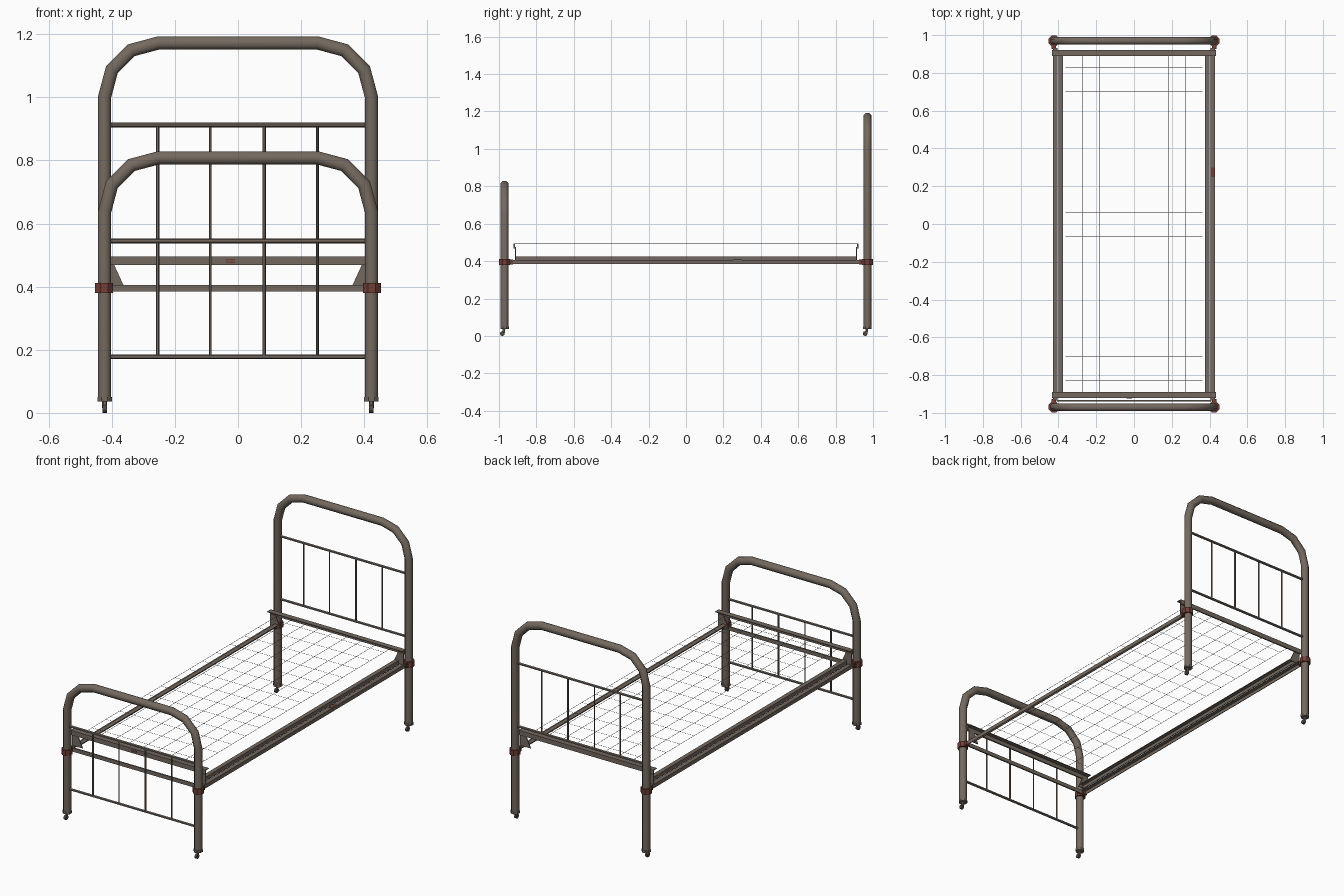
import bpy, bmesh, math
from mathutils import Vector

if "Cube" in bpy.data.objects:
    bpy.data.objects.remove(bpy.data.objects["Cube"])


def material(name, rgb):
    m = bpy.data.materials.new(name)
    m.diffuse_color = (*rgb, 1)
    m.use_nodes = True
    m.node_tree.nodes["Principled BSDF"].inputs["Base Color"].default_value = m.diffuse_color
    return m


STEEL = material("grey_brown_steel", (0.175, 0.142, 0.115))
RUST = material("rust_red", (0.17, 0.05, 0.038))
DARK = material("dark_iron", (0.075, 0.066, 0.056))
POST_X, END_Y, R = 0.4225, 0.97, 0.0215


def finish(name, bm, mat, smooth=False):
    bmesh.ops.recalc_face_normals(bm, faces=bm.faces)
    me = bpy.data.meshes.new(name)
    bm.to_mesh(me)
    bm.free()
    me.materials.append(mat)
    ob = bpy.data.objects.new(name, me)
    bpy.context.collection.objects.link(ob)
    if smooth:
        bpy.ops.object.select_all(action='DESELECT')
        ob.select_set(True)
        bpy.context.view_layer.objects.active = ob
        bpy.ops.object.shade_smooth_by_angle(angle=math.radians(50))
    return ob


def tube(bm, path, r, sides=8):
    """Sweep a ring along a path, mitred at the bends."""
    pts = [Vector(p) for p in path]
    rings = []
    for i, p in enumerate(pts):
        a = (p - pts[max(i - 1, 0)]).normalized()
        b = (pts[min(i + 1, len(pts) - 1)] - p).normalized()
        t = (a + b).normalized()
        side = Vector((0, 1, 0)) if abs(t.y) < 0.5 else Vector((1, 0, 0))
        up = t.cross(side).normalized()
        k = 1 / t.dot(b if b.length else a)
        ring = []
        for s in range(sides):
            ang = math.tau * (s + 0.5) / sides
            ring.append(bm.verts.new(p + side * r * math.cos(ang) + up * r * k * math.sin(ang)))
        rings.append(ring)
    for q, w in zip(rings, rings[1:]):
        for s in range(sides):
            n = (s + 1) % sides
            bm.faces.new((q[s], q[n], w[n], w[s]))
    bm.faces.new(rings[0])
    bm.faces.new(rings[-1])


def box(bm, x0, x1, y0, y1, z0, z1):
    vs = bmesh.ops.create_cube(bm, size=1)["verts"]
    for v in vs:
        v.co = ((x0 + x1) / 2 + v.co.x * (x1 - x0),
                (y0 + y1) / 2 + v.co.y * (y1 - y0),
                (z0 + z1) / 2 + v.co.z * (z1 - z0))


def plate(bm, outline, y, t):
    """Extruded xz outline."""
    f = bm.faces.new([bm.verts.new((x, y - t / 2, z)) for x, z in outline])
    out = bmesh.ops.extrude_face_region(bm, geom=[f])["geom"]
    bmesh.ops.translate(bm, vec=(0, t, 0), verts=[v for v in out if isinstance(v, bmesh.types.BMVert)])


# Head and foot frames: bent tube, cross bars, spindles
for part, y, top, bars in (("headboard", END_Y, 1.172, (0.912, 0.545)),
                           ("footboard", -END_Y, 0.808, (0.545, 0.178))):
    bend = 0.17
    half = [(POST_X, y, 0.04)]
    for i in range(4):
        a = math.radians(30 * i)
        half.append((POST_X - bend + bend * math.cos(a), y, top - bend + bend * math.sin(a)))
    path = half + [(-x, yy, z) for x, yy, z in reversed(half)]
    bm = bmesh.new()
    tube(bm, path, R * 1.04)
    finish(part + "_tube", bm, STEEL, True)

    bm = bmesh.new()
    for z in bars:
        tube(bm, [(-POST_X, y, z), (POST_X, y, z)], 0.0075, 6)
    for x, r in ((-0.255, 0.0055), (-0.088, 0.0035), (0.083, 0.006), (0.252, 0.0045)):
        tube(bm, [(x, y, bars[1]), (x, y, bars[0])], r, 6)
    finish(part + "_bars", bm, STEEL, True)

    # Angle iron across the end of the base
    s = 1 if y > 0 else -1
    ys = sorted((s * 0.914, s * 0.922))
    yf = sorted((s * 0.89, s * 0.922))
    bm = bmesh.new()
    box(bm, -0.435, 0.435, *ys, 0.468, 0.495)
    box(bm, -0.435, 0.435, *yf, 0.491, 0.495)
    finish(part + "_angle_iron", bm, STEEL)

    # Corner gussets under the angle iron
    bm = bmesh.new()
    for k in (-1, 1):
        plate(bm, [(k * 0.363, 0.405), (k * 0.43, 0.405), (k * 0.43, 0.475), (k * 0.395, 0.475)],
              s * 0.912, 0.005)
    finish(part + "_gussets", bm, STEEL)

    # Rust-red collars with an ear towards the rail
    bm = bmesh.new()
    for k in (-1, 1):
        tube(bm, [(k * 0.424, y, 0.38), (k * 0.424, y, 0.411)], 0.031, 8)
        box(bm, k * 0.424 - 0.012, k * 0.424 + 0.012, *sorted((s * 0.926, s * 0.96)), 0.383, 0.409)
    finish(part + "_collars", bm, RUST)

    # Casters
    bm = bmesh.new()
    for k in (-1, 1):
        x = k * POST_X
        tube(bm, [(x, y, 0.036), (x, y, 0.05)], R * 1.15, 8)
        tube(bm, [(x, y - 0.006, 0.015), (x, y - 0.002, 0.045)], 0.008, 6)
    finish(part + "_caster_stems", bm, STEEL)
    bm = bmesh.new()
    for k in (-1, 1):
        x = k * POST_X
        tube(bm, [(x - 0.007, y - 0.012, 0.0125), (x + 0.007, y - 0.012, 0.0125)], 0.0130, 10)
    finish(part + "_caster_wheels", bm, DARK, True)

# Lower cross bar at the foot
bm = bmesh.new()
box(bm, -0.41, 0.41, -0.94, -0.932, 0.384, 0.406)
finish("foot_cross_bar", bm, STEEL)

# Side rails: outer lower angle and inner upper angle
bm = bmesh.new()
for k in (-1, 1):
    def rail(x0, x1, y, z0, z1):
        box(bm, *sorted((k * x0, k * x1)), -y, y, z0, z1)
    rail(0.406, 0.430, 0.932, 0.402, 0.406)
    rail(0.426, 0.430, 0.932, 0.384, 0.402)
    rail(0.375, 0.400, 0.914, 0.421, 0.425)
    rail(0.396, 0.400, 0.914, 0.402, 0.421)
finish("side_rails", bm, STEEL)

# Thin wire mesh of the bed base
bm = bmesh.new()
for i in range(-4, 5):
    tube(bm, [(i * 0.0905, -0.9, 0.493), (i * 0.0905, 0.9, 0.493)], 0.0009, 4)
for j in range(14):
    y = -0.83 + j * 0.1275
    tube(bm, [(-0.362, y, 0.494), (0.362, y, 0.494)], 0.0007, 4)
finish("wire_mesh", bm, STEEL)

# Small rust patches on the angle iron and the right rail
bm = bmesh.new()
for z in (0.475, 0.483):
    box(bm, -0.04, -0.01, -0.9235, -0.921, z, z + 0.004)
box(bm, 0.408, 0.430, 0.25, 0.30, 0.405, 0.4075)
finish("rust_patches", bm, RUST)
